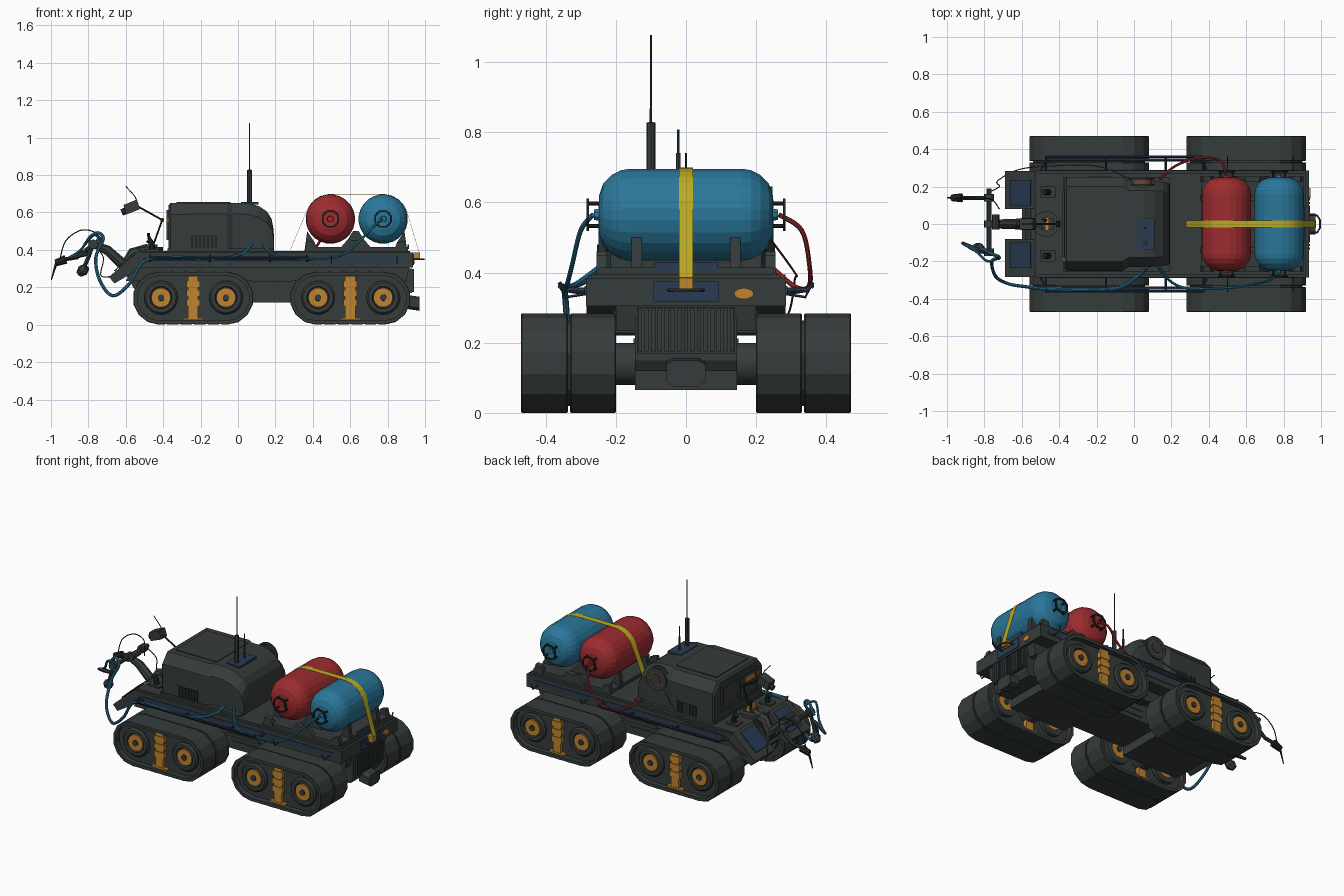
import bpy, bmesh, math
from mathutils import Vector
from math import sin, cos, pi, radians

if "Cube" in bpy.data.objects:
    bpy.data.objects.remove(bpy.data.objects["Cube"])

def mat(name, r, g, b):
    m = bpy.data.materials.new(name)
    m.diffuse_color = (r, g, b, 1)
    m.use_nodes = True
    m.node_tree.nodes["Principled BSDF"].inputs["Base Color"].default_value = m.diffuse_color
    return m

GREY = mat("dark grey", .036, .046, .044)
BLACK = mat("near black", .016, .019, .019)
BLUE = mat("tank blue", .023, .185, .325)
RED = mat("tank red", .335, .025, .029)
YELLOW = mat("strap yellow", .50, .40, .016)
ORANGE = mat("hub orange", .52, .23, .03)
NAVY = mat("navy panel", .022, .043, .083)
COPPER = mat("copper", .15, .06, .035)

def finish(name, bm, m, smooth=None):
    bmesh.ops.recalc_face_normals(bm, faces=bm.faces)
    me = bpy.data.meshes.new(name)
    bm.to_mesh(me)
    bm.free()
    me.materials.append(m)
    o = bpy.data.objects.new(name, me)
    bpy.context.collection.objects.link(o)
    if smooth:
        bpy.context.view_layer.objects.active = o
        o.select_set(True)
        bpy.ops.object.shade_smooth_by_angle(angle=radians(smooth))
        o.select_set(False)
    return o

def loft(name, sections, m, smooth=None, closed=False):
    """Skin equal-length point rings; cap the ends unless closed."""
    bm = bmesh.new()
    rings = [[bm.verts.new(p) for p in s] for s in sections]
    n = len(rings[0])
    pairs = list(zip(rings, rings[1:])) + ([(rings[-1], rings[0])] if closed else [])
    for a, b in pairs:
        for i in range(n):
            bm.faces.new((a[i], a[(i + 1) % n], b[(i + 1) % n], b[i]))
    if not closed:
        bm.faces.new(rings[0])
        bm.faces.new(rings[-1])
    return finish(name, bm, m, smooth)

def prism(name, prof, y0, y1, m):
    return loft(name, [[(x, y, z) for x, z in prof] for y in (y0, y1)], m)

def box(name, x0, x1, y0, y1, z0, z1, m):
    return prism(name, [(x0, z0), (x1, z0), (x1, z1), (x0, z1)], y0, y1, m)

def tube(name, pts, r, m, n=8, curved=False):
    """Round rod or hose; r may be one number or one per point."""
    P = [Vector(p) for p in pts]
    if curved:
        Q = [P[0]] + P + [P[-1]]
        S = []
        for a, b, c, d in zip(Q, Q[1:], Q[2:], Q[3:]):
            for k in range(6):
                t = k / 6
                S.append(.5 * (2*b + (c-a)*t + (2*a-5*b+4*c-d)*t*t + (3*b-a-3*c+d)*t**3))
        P = S + [P[-1]]
    R = r if isinstance(r, (list, tuple)) else [r] * len(P)
    u = (P[1] - P[0]).normalized().orthogonal().normalized()
    rings = []
    for i, p in enumerate(P):
        t = (P[min(i + 1, len(P) - 1)] - P[max(i - 1, 0)]).normalized()
        u = (u - t * u.dot(t)).normalized()
        v = t.cross(u)
        rings.append([p + R[i] * (u * cos(2*pi*k/n) + v * sin(2*pi*k/n)) for k in range(n)])
    return loft(name, rings, m, 40)

def lathe_y(name, x, z, prof, m, n=24, smooth=None, closed=False):
    """Spin (y, radius) pairs about an axis along y."""
    rings = [[(x + r*cos(2*pi*(k+.5)/n), y, z + r*sin(2*pi*(k+.5)/n)) for k in range(n)] for y, r in prof]
    return loft(name, rings, m, smooth, closed)

def stadium(cx, half, r, cz=.142, flats=10, ends=8, tread=0.0):
    pts = []
    for s in (1, -1):
        for k in range(ends):
            a = -pi/2 + pi*k/(ends-1)
            pts.append((cx + s*(half + r*cos(a)), cz + s*r*sin(a)))
        for k in range(1, flats):
            pts.append((cx + s*(half - 2*half*k/flats), cz + s*(r - (tread if k % 2 else 0))))
    return pts

# Four track units with split belts, recessed wheels and orange posts
for cx in (-.24, .60):
    for s, side in ((-1, "right"), (1, "left")):
        tag = ("front_" if cx < 0 else "rear_") + side
        for y0, y1 in ((.20, .330), (.337, .47)):
            rings = [[(x, s*y, z) for x, z in stadium(cx, .181, r, tread=t)] for y, r, t in
                     ((y0, .120, 0), (y0, .139, 0), (y0+.003, .142, .003), (y1-.003, .142, .003), (y1, .139, 0), (y1, .120, 0))]
            loft("belt_" + tag, rings, GREY, closed=True)
        prism("track_core_" + tag, stadium(cx, .181, .122), s*.235, s*.435, GREY)
        for wx in (cx - .172, cx + .176):
            lathe_y("wheel_" + tag, wx, .145, [(s*.21, .085), (s*.445, .09), (s*.455, .08), (s*.455, .06), (s*.44, .056)], GREY)
            for e in (s*.453, s*.208):
                lathe_y("hub_" + tag, wx, .145, [(s*.33, .052), (e, .052)], ORANGE, 16)
                lathe_y("hub_cap_" + tag, wx, .145, [(s*.33, .023), (e + (.008 if e*s > .3 else -.008)*s, .018)], GREY, 8)
        # Posts between the wheels
        for y0, y1 in ((.21, .24), (.43, .455)):
            box("post_" + tag, cx-.027, cx+.027, s*y0, s*y1, .03, .26, ORANGE)
            for z in (.10, .15, .20):
                box("post_rib_" + tag, cx-.036, cx+.036, s*y0, s*(y1+.004), z, z+.035, ORANGE)
            box("post_foot_" + tag, cx-.055, cx+.055, s*y0, s*(y1+.003), .026, .037, ORANGE)
        tube("axle_" + tag, [(cx, s*.1, .14), (cx, s*.25, .14)], .062, GREY, 12)
    box("axle_case", cx-.2, cx+.2, -.145, .145, .065, .20, GREY)

# Hull, deck and slanted split nose
prism("lower_hull", [(-.56, .2), (-.48, .12), (.9, .12), (.92, .15), (.92, .27), (-.6, .27)], -.145, .145, GREY)
prism("middle_hull", [(-.6, .235), (.9, .235), (.92, .32), (-.55, .32)], -.2, .2, GREY)
box("deck", -.53, .935, -.285, .285, .305, .385, GREY)
box("deck_plate", -.53, .92, -.27, .27, .385, .395, GREY)
for s in (-1, 1):
    prism("nose_plate", [(-.69, .255), (-.66, .22), (-.52, .305), (-.5, .385), (-.53, .395)], s*.08, s*.283, GREY)
    prism("nose_panel", [(-.66, .285), (-.55, .385), (-.553, .39), (-.663, .29)], s*.10, s*.235, NAVY)
    box("deck_side_stripe", -.48, .88, s*.28, s*.289, .338, .362, NAVY)
    # Side rails with posts
    tube("side_rail", [(-.5, s*.28, .35), (-.47, s*.343, .35), (.37, s*.343, .35), (.39, s*.28, .35)], .008, NAVY, 6)
    tube("side_rail_upper", [(-.47, s*.36, .36), (.37, s*.36, .36)], .006, NAVY, 6)
    for x in (-.47, -.15, .17, .37):
        tube("rail_post", [(x, s*.28, .34), (x, s*.345, .35), (x, s*.362, .372)], .006, NAVY, 6)
    for x in (.5, .85):
        tube("side_hook", [(x, s*.28, .34), (x, s*.34, .33), (x, s*.36, .37)], .004, GREY, 6)
    for z in (.16, .20, .24, .28):
        box("hull_rib", .07, .29, s*.14, s*(.205 if z > .23 else .15), z-.012, z+.012, GREY)
    # Deck lamps
    box("lamp_base", -.50, -.42, s*.14, s*.20, .39, .405, GREY)
    tube("lamp", [(-.46, s*.17, .40), (-.46, s*.17, .435), (-.48, s*.17, .455)], [.018, .014, .018], BLACK)
    # Cab side vents
    for k in range(7):
        box("cab_vent", -.25+k*.021, -.237+k*.021, s*.245, s*.254, .41, .48, BLACK)

# Rear ribbed grille, hitch, plates and lamp
box("rear_grille", .9, .93, -.14, .14, .17, .30, GREY)
for k in range(15):
    box("grille_rib", .925, .94, -.137+k*.0187, -.125+k*.0187, .175, .298, GREY)
loft("hitch", [[(x, y, z + (x-.9)*-.15) for y, z in ((-.035, .085), (.035, .085), (.055, .10), (.055, .148), (.035, .16), (-.035, .16), (-.055, .148), (-.055, .10))]
               for x in (.9, .97)], GREY)
box("rear_panel", .93, .94, -.093, .093, .318, .375, NAVY)
box("strap_anchor", .93, .972, -.02, .02, .35, .385, ORANGE)
loft("rear_lamp", [[(x, .165 + .028*cos(2*pi*k/14), .34 + .016*sin(2*pi*k/14)) for k in range(14)] for x in (.93, .943)], ORANGE)
tube("tow_loop", [(.93, -.05, .35), (.98, -.045, .35), (.995, -.02, .35), (.995, .02, .35), (.98, .045, .35), (.93, .05, .35)], .005, GREY, 6)

# Cab, tapered toward the roof and rounded at the back
secs = []
for x, w, t in ((-.372, .24, .637), (-.362, .25, .65), (-.06, .25, .652), (-.03, .23, .652), (.05, .23, .65),
                (.11, .228, .635), (.155, .225, .605), (.18, .22, .565), (.19, .215, .51), (.192, .215, .47)):
    h = min(.06, (t - .39) * .3)
    secs.append([(x, -w, .39), (x, -w, t-h), (x, -w+.05, t), (x, w-.05, t), (x, w, t-h), (x, w, .39)])
loft("cab", secs, GREY)
box("cab_skirt", -.376, .19, -.254, .25, .39, .408, GREY)
box("roof_panel", -.33, -.04, -.16, .16, .65, .656, GREY)
for y in (-.17, 0, .17):
    box("window_bar", -.382, -.37, y-.01, y+.01, .46, .61, GREY)
for z in (.46, .605):
    box("window_sill", -.382, -.37, -.18, .18, z-.008, z+.008, GREY)
box("cab_lamp", -.379, -.365, -.2, -.07, .545, .575, ORANGE)

# Aerials on their blue plate
box("aerial_plate", .015, .11, -.14, .03, .643, .656, NAVY)
tube("tall_aerial", [(.062, -.1, .65), (.062, -.1, .828), (.062, -.1, .829), (.062, -.1, 1.078)], [.013, .013, .0035, .0025], GREY)
tube("short_aerial", [(.062, -.022, .65), (.062, -.022, .74), (.062, -.022, .741), (.062, -.022, .808)], [.007, .007, .004, .004], GREY)

# Cable reel on the left side of the cab
lathe_y("reel_core", .04, .575, [(.18, .056), (.245, .056)], COPPER, 16)
for y in (.205, .238):
    lathe_y("reel_flange", .04, .575, [(y, .072), (y+.009, .072), (y+.009, .045), (y, .045)], GREY, 20, closed=True)
lathe_y("reel_hub", .04, .575, [(.2, .04), (.25, .035)], GREY, 12)

# Gas tanks with valve guards
half = [(.16, .132), (.185, .128), (.212, .114), (.236, .09), (.248, .055)]
prof = [(-y, r) for y, r in half[::-1]] + half
for x, m, c in ((.494, RED, "red"), (.776, BLUE, "blue")):
    lathe_y(c + "_tank", x, .565, prof, m, 24)
    for s in (-1, 1):
        lathe_y("tank_valve", x, .565, [(s*.24, .02), (s*.262, .016)], m, 8)
        lathe_y("valve_guard", x, .565, [(s*.276, .050), (s*.284, .050), (s*.284, .040), (s*.276, .040)], BLACK, 8, closed=True)
        for k in range(4):
            a = pi/4 + k*pi/2
            px, pz = x + .045*cos(a), .565 + .045*sin(a)
            tube("guard_post", [(px, s*.235, pz), (px, s*.28, pz)], .006, BLACK, 6)

# Tank cradle
box("cradle_base", .36, .91, -.25, .25, .39, .415, GREY)
for y in (-.24, -.14, .14, .24):
    top = .50 if abs(y) < .2 else .45
    prism("cradle_end", [(.355, .39), (.43, .39), (.41, .44), (.37, top)], y-.015, y+.015, GREY)
    prism("cradle_middle", [(.53, .39), (.73, .39), (.67, .46), (.645, top), (.615, top), (.59, .46)], y-.015, y+.015, GREY)
    prism("cradle_end", [(.905, .39), (.83, .39), (.85, .44), (.89, top)], y-.015, y+.015, GREY)
box("cradle_panel", .905, .913, -.09, .09, .405, .43, NAVY)

# Thin yellow strap over both tanks
arc = [(.494, a) for a in range(156, 89, -11)] + [(.776, a) for a in range(90, 16, -12)]
path = [(.28, .40, radians(156))] + [(cx, .565, radians(a)) for cx, a in arc] + [(.968, .385, radians(17))]
secs = []
for i, (cx, cz, a) in enumerate(path):
    r = 0 if i in (0, len(path)-1) else .1325
    secs.append([(cx + (r+o)*cos(a), y, cz + (r+o)*sin(a)) for o, y in ((0, -.02), (.0015, -.02), (.0015, .02), (0, .02))])
loft("strap", secs, YELLOW)

# Hoses and wires
def hose(name, pts, m, r=.007):
    tube(name, pts, r, m, 8, True)
hose("red_hose", [(.49, .265, .565), (.47, .33, .52), (.42, .352, .42), (.33, .35, .36), (.22, .31, .36), (.14, .24, .42)], RED)
hose("blue_hose", [(.77, -.265, .565), (.72, -.30, .52), (.62, -.325, .42), (.52, -.34, .362), (.3, -.345, .355), (.2, -.31, .37), (.13, -.23, .43)], BLUE)
hose("front_hose", [(.07, -.23, .43), (.02, -.28, .38), (-.1, -.345, .355), (-.35, -.35, .36), (-.5, -.345, .34), (-.58, -.335, .22),
                    (-.67, -.32, .155), (-.74, -.28, .24), (-.76, -.2, .36), (-.72, -.18, .46), (-.76, -.16, .49), (-.82, -.13, .43)], BLUE, .009)
hose("tool_hose", [(-.72, -.17, .45), (-.78, -.2, .48), (-.84, -.15, .40), (-.90, -.11, .36)], BLUE)
hose("reel_wire", [(.0, .23, .51), (-.2, .31, .40), (-.45, .31, .38), (-.62, .29, .28), (-.73, .23, .26), (-.72, .20, .36), (-.775, .17, .43)], COPPER, .003)
hose("arc_wire", [(-.95, .14, .36), (-.92, .14, .45), (-.84, .14, .505), (-.76, .13, .49), (-.72, .08, .42)], BLACK, .003)

# Front manipulator: shoulder, crossbar and two tools
tube("arm_turntable", [(-.47, 0, .39), (-.47, 0, .415)], .07, GREY, 16)
tube("shoulder", [(-.48, 0, .40), (-.56, 0, .38), (-.60, 0, .31)], .033, GREY)
tube("upper_arm", [(-.59, 0, .30), (-.70, 0, .40), (-.775, 0, .43)], [.03, .026, .018], GREY)
tube("crossbar", [(-.775, -.17, .43), (-.775, .19, .43)], .013, GREY)
for y in (-.15, 0, .14):
    tube("arm_joint", [(-.775, y-.02, .43), (-.775, y+.02, .43)], .026, GREY, 10)
tube("left_forearm", [(-.775, .14, .43), (-.86, .14, .36), (-.96, .14, .345)], .011, GREY)
tube("left_tool", [(-.92, .14, .35), (-.975, .14, .33)], [.024, .018], BLACK)
tube("left_tool_tip", [(-.97, .14, .335), (-.998, .14, .24)], [.008, .003], BLACK, 6)
tube("right_forearm", [(-.775, -.15, .43), (-.80, -.15, .36), (-.83, -.13, .29)], .011, GREY)
tube("right_wrist", [(-.81, -.14, .31), (-.83, -.13, .29), (-.85, -.12, .27)], [.02, .031, .018], GREY)
tube("right_tool", [(-.80, -.15, .38), (-.86, -.13, .37), (-.92, -.1, .35)], [.011, .014, .008], GREY)
tube("upper_joint", [(-.74, -.03, .45), (-.74, .05, .45)], .02, GREY)

# Camera mast
box("mast_base", -.49, -.43, -.03, .03, .41, .43, GREY)
tube("mast_pin", [(-.47, .02, .43), (-.48, .02, .49)], .008, BLACK)
box("mast_tag", -.475, -.455, -.035, .035, .425, .45, ORANGE)
tube("mast_lower", [(-.455, 0, .42), (-.405, 0, .56)], .005, BLACK, 6)
tube("mast_elbow", [(-.405, -.015, .56), (-.405, .015, .56)], .011, BLACK)
tube("mast_upper", [(-.405, 0, .56), (-.54, 0, .635)], .005, BLACK, 6)
prism("camera_body", [(-.60, .588), (-.525, .618), (-.54, .67), (-.612, .64)], -.03, .03, GREY)
tube("camera_lens", [(-.595, 0, .612), (-.622, 0, .60)], .018, BLACK, 10)
hose("camera_wire", [(-.54, 0, .66), (-.555, 0, .69), (-.60, 0, .74)], BLACK, .0025)
